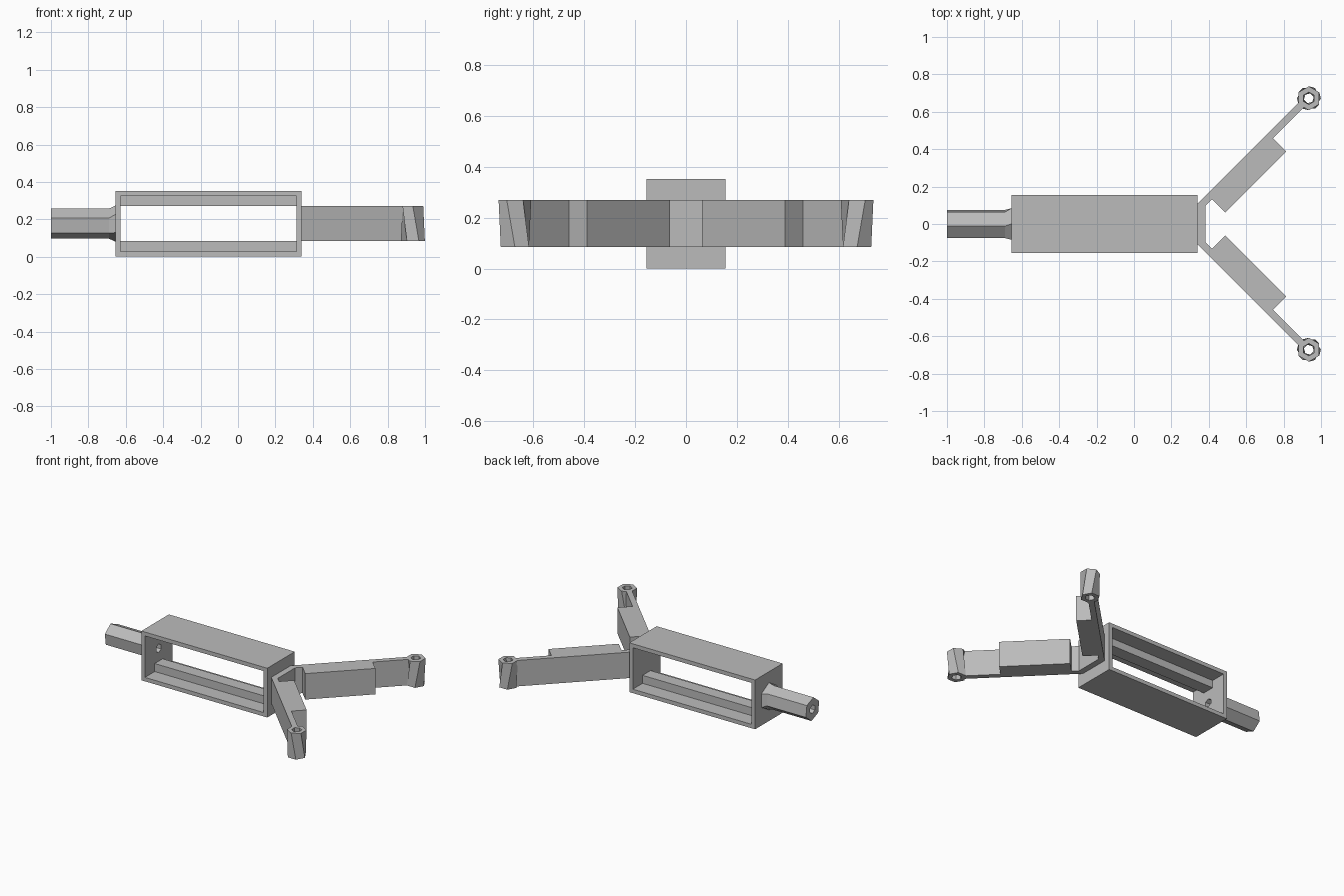
import bpy, bmesh, math
from mathutils import Vector

default = bpy.data.objects.get("Cube")
if default:
    bpy.data.objects.remove(default, do_unlink=True)

grey = bpy.data.materials.new("light grey")
grey.use_nodes = True
COLOUR = (0.5, 0.5, 0.5, 1)
grey.diffuse_color = COLOUR
grey.node_tree.nodes["Principled BSDF"].inputs["Base Color"].default_value = COLOUR

MID = 0.177            # height of the centre line
LOW, HIGH = 0.085, 0.27  # height range of the fork


def finish(name, bm):
    bmesh.ops.recalc_face_normals(bm, faces=bm.faces)
    mesh = bpy.data.meshes.new(name)
    bm.to_mesh(mesh)
    bm.free()
    mesh.materials.append(grey)
    obj = bpy.data.objects.new(name, mesh)
    bpy.context.collection.objects.link(obj)
    return obj


def box(name, lo, hi):
    bm = bmesh.new()
    bmesh.ops.create_cube(bm, size=1)
    for v in bm.verts:
        v.co = Vector([a + (b - a) * (c + 0.5) for a, b, c in zip(lo, hi, v.co)])
    return finish(name, bm)


def tube(name, sections):
    """Hollow loft; each section is a pair of outer and inner loops."""
    bm = bmesh.new()
    outer = [[bm.verts.new(p) for p in s[0]] for s in sections]
    inner = [[bm.verts.new(p) for p in s[1]] for s in sections]
    strips = [*zip(outer, outer[1:]), *zip(inner, inner[1:]),
              (outer[0], inner[0]), (outer[-1], inner[-1])]
    for a, b in strips:
        for i in range(len(a)):
            j = (i + 1) % len(a)
            bm.faces.new((a[i], a[j], b[j], b[i]))
    return finish(name, bm)


def hexagon(radius, phase, place):
    angles = [math.radians(phase + 60 * k) for k in range(6)]
    return [place(radius * math.cos(a), radius * math.sin(a)) for a in angles]


def rectangle(x0, x1, z0, z1, y):
    return [(x0, y, z0), (x1, y, z0), (x1, y, z1), (x0, y, z1)]


# Open rectangular frame
frame = tube("frame", [(rectangle(-0.655, 0.34, 0, 0.352, y),
                        rectangle(-0.627, 0.312, 0.028, 0.324, y))
                       for y in (-0.155, 0.155)])

# Bore through the handle end of the frame
bm = bmesh.new()
ends = [[bm.verts.new(p) for p in hexagon(0.03, 30, lambda u, v: (x, u, MID + v))]
        for x in (-0.7, -0.6)]
for loop in ends:
    bm.faces.new(loop)
for i in range(6):
    j = (i + 1) % 6
    bm.faces.new((ends[0][i], ends[0][j], ends[1][j], ends[1][i]))
cutter = finish("bore_cutter", bm)
cutter.hide_render = True
cut = frame.modifiers.new("bore", "BOOLEAN")
cut.operation = "DIFFERENCE"
cut.solver = "EXACT"
cut.object = cutter
bpy.context.view_layer.objects.active = frame
bpy.ops.object.modifier_apply(modifier=cut.name)
bpy.data.objects.remove(cutter, do_unlink=True)

# Rails along the floor and ceiling
box("lower_rail", (-0.628, -0.045, 0.027), (0.313, 0.045, LOW))
box("upper_rail", (-0.628, -0.045, HIGH), (0.313, 0.045, 0.325))

# Hollow hexagonal handle with a flared collar
tube("handle", [(hexagon(radius, phase, lambda u, v: (x, u, MID + v)),
                 hexagon(0.03, 30, lambda u, v: (x, u, MID + v)))
                for x, radius, phase in ((-1, 0.081, 38), (-0.69, 0.081, 38),
                                         (-0.655, 0.097, 30))])


# Fork: cross plate, two diagonal arms and their pads
def diagonal(s, n):
    return ((s - n) / math.sqrt(2), (s + n) / math.sqrt(2))


OUT, IN, PAD = -0.163, -0.2015, -0.301
half = [(0.34, 0.11), diagonal(1.09, OUT), diagonal(1.09, IN),
        diagonal(0.85, IN), diagonal(0.85, PAD), diagonal(0.389, PAD),
        diagonal(0.389, IN), (0.383, 0.098)]
outline = half + [(x, -y) for x, y in reversed(half)]
bm = bmesh.new()
base = bm.faces.new([bm.verts.new((x, y, LOW)) for x, y in outline])
raised = bmesh.ops.extrude_face_region(bm, geom=[base])["geom"]
bmesh.ops.translate(bm, vec=(0, 0, HIGH - LOW),
                    verts=[v for v in raised if isinstance(v, bmesh.types.BMVert)])
finish("fork", bm)

# Twisted hollow tips at the arm ends
for side, name in ((1, "left_tip"), (-1, "right_tip")):
    def ring(radius, phase, z):
        return hexagon(radius, phase, lambda u, v: (0.935 + u, side * (0.672 + v), z))
    tube(name, [(ring(0.064, phase, z), ring(0.033, phase, z))
                for z, phase in ((LOW, 0), (HIGH, 30))])
